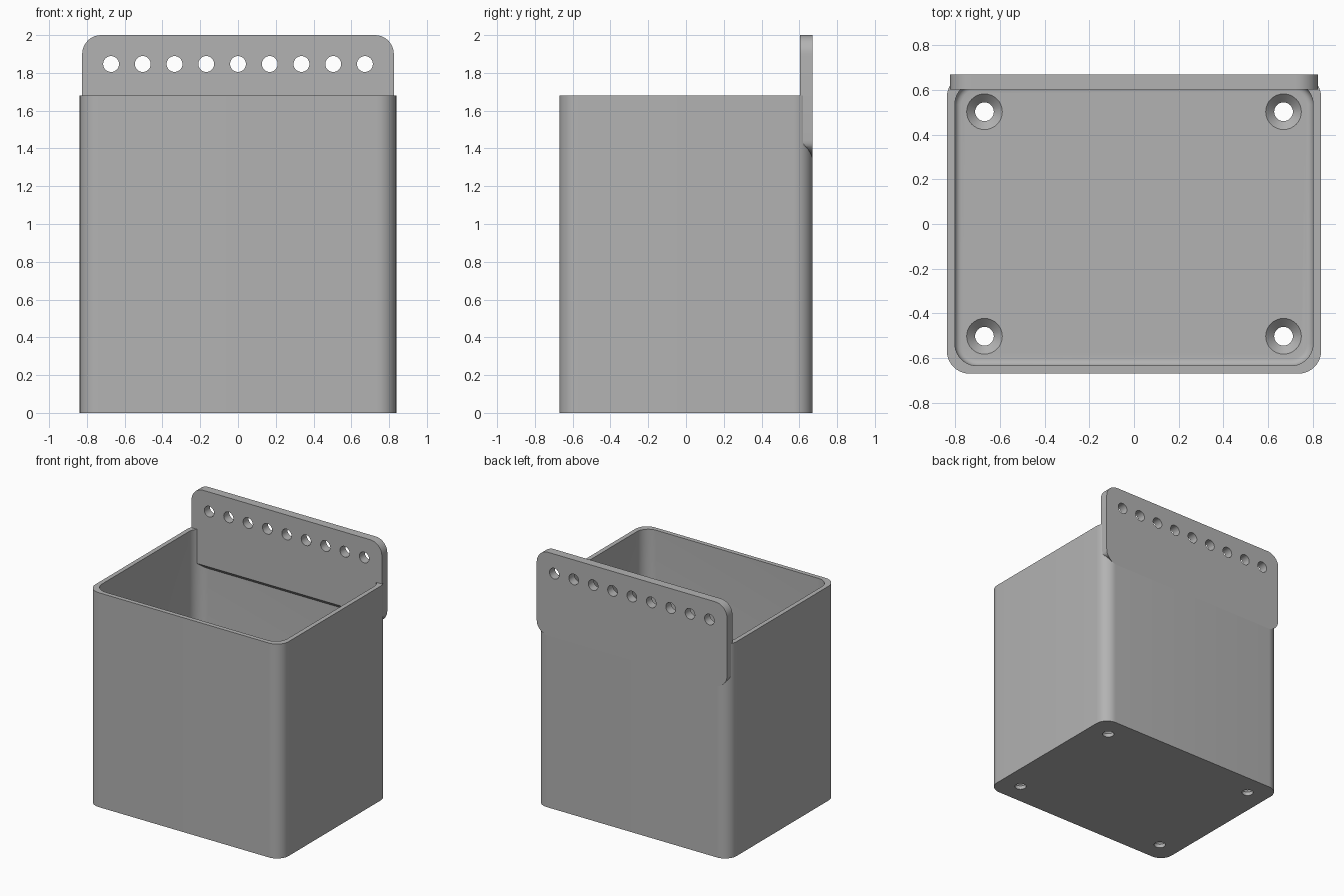
import bpy, bmesh, math
from mathutils import Matrix, Vector

cube = bpy.data.objects.get("Cube")
if cube:
    bpy.data.objects.remove(cube, do_unlink=True)

grey = bpy.data.materials.new("light_grey")
grey.use_nodes = True
COLOUR = (0.45, 0.45, 0.45, 1)
grey.diffuse_color = COLOUR
grey.node_tree.nodes["Principled BSDF"].inputs["Base Color"].default_value = COLOUR

HALF_W, HALF_D, BIN_TOP, TOP = 0.838, 0.67, 1.68, 2.0
WALL, FLOOR, RADIUS = 0.035, 0.067, 0.1
PLATE_FRONT, PLATE_BOTTOM = 0.603, 1.345


def rounded_rect(half_a, half_b, radius, steps=10):
    """Counter-clockwise outline of a rectangle with round corners."""
    points = []
    for corner, (sa, sb) in enumerate([(1, 1), (-1, 1), (-1, -1), (1, -1)]):
        for i in range(steps + 1):
            angle = (corner + i / steps) * math.pi / 2
            points.append((sa * (half_a - radius) + radius * math.cos(angle),
                           sb * (half_b - radius) + radius * math.sin(angle)))
    return points


def loft(bm, rings):
    """Skin a stack of equal outlines and cap both ends."""
    loops = [[bm.verts.new(p) for p in ring] for ring in rings]
    for low, high in zip(loops, loops[1:]):
        for i in range(len(low)):
            j = (i + 1) % len(low)
            bm.faces.new((low[i], low[j], high[j], high[i]))
    bm.faces.new(loops[0][::-1])
    bm.faces.new(loops[-1])
    bmesh.ops.recalc_face_normals(bm, faces=bm.faces)


def cone(bm, centre, r_low, r_high, depth, rotation=Matrix()):
    bmesh.ops.create_cone(bm, cap_ends=True, segments=32, radius1=r_low, radius2=r_high,
                          depth=depth, matrix=Matrix.Translation(Vector(centre)) @ rotation)


def finish(name, bm):
    mesh = bpy.data.meshes.new(name)
    bm.to_mesh(mesh)
    bm.free()
    obj = bpy.data.objects.new(name, mesh)
    bpy.context.collection.objects.link(obj)
    mesh.materials.append(grey)
    return obj


def activate(obj):
    bpy.ops.object.select_all(action="DESELECT")
    obj.select_set(True)
    bpy.context.view_layer.objects.active = obj


def drill(obj, bm):
    """Cut the given shapes out of an object, then smooth it."""
    cutter = finish("hole_cutter", bm)
    cutter.hide_render = True
    mod = obj.modifiers.new("holes", "BOOLEAN")
    mod.operation, mod.solver, mod.object = "DIFFERENCE", "EXACT", cutter
    activate(obj)
    bpy.ops.object.modifier_apply(modifier=mod.name)
    bpy.data.objects.remove(cutter, do_unlink=True)
    bpy.ops.object.shade_smooth_by_angle(angle=math.radians(30))


# Open bin: outside, rim, inside walls and a small fillet down to the floor
def bin_ring(inset, z):
    return [(x, y, z) for x, y in
            rounded_rect(HALF_W - inset, HALF_D - inset, RADIUS - max(0, inset - WALL))]


FILLET = 0.03
rings = [bin_ring(0, 0), bin_ring(0, BIN_TOP), bin_ring(WALL, BIN_TOP)]
for i in range(6):
    a = i / 5 * math.pi / 2
    rings.append(bin_ring(WALL + FILLET * (1 - math.cos(a)),
                          FLOOR + FILLET * (1 - math.sin(a))))
bm = bmesh.new()
loft(bm, rings)
bin_body = finish("bin", bm)

# Four countersunk screw holes in the floor
SCREW_R, HEAD_R = 0.042, 0.08
sink = HEAD_R - SCREW_R
cutters = bmesh.new()
for x in (-0.67, 0.67):
    for y in (-0.503, 0.503):
        ring_radii = [(SCREW_R, -0.05), (SCREW_R, FLOOR - sink),
                      (HEAD_R, FLOOR), (HEAD_R, FLOOR + 0.05)]
        loft(cutters, [[(x + r * math.cos(k * math.pi / 16), y + r * math.sin(k * math.pi / 16), z)
                        for k in range(32)] for r, z in ring_radii])
drill(bin_body, cutters)

# Hanging plate along the back, with a sloped lower edge
mid, half_h = (TOP + PLATE_BOTTOM) / 2, (TOP - PLATE_BOTTOM) / 2
outline = rounded_rect(0.825, half_h, RADIUS)
back = HALF_D + 0.0005
slope_z = PLATE_BOTTOM + back - PLATE_FRONT
bm = bmesh.new()
loft(bm, [[(x, PLATE_FRONT, max(mid + z, slope_z)) for x, z in outline],
          [(x, back, mid + z) for x, z in outline]])
plate = finish("hanging_plate", bm)

# Row of nine hanging holes
cutters = bmesh.new()
for i in range(-4, 5):
    cone(cutters, (i * 0.168, HALF_D, 1.847), 0.042, 0.042, 0.4,
         Matrix.Rotation(math.pi / 2, 4, "X"))
drill(plate, cutters)
